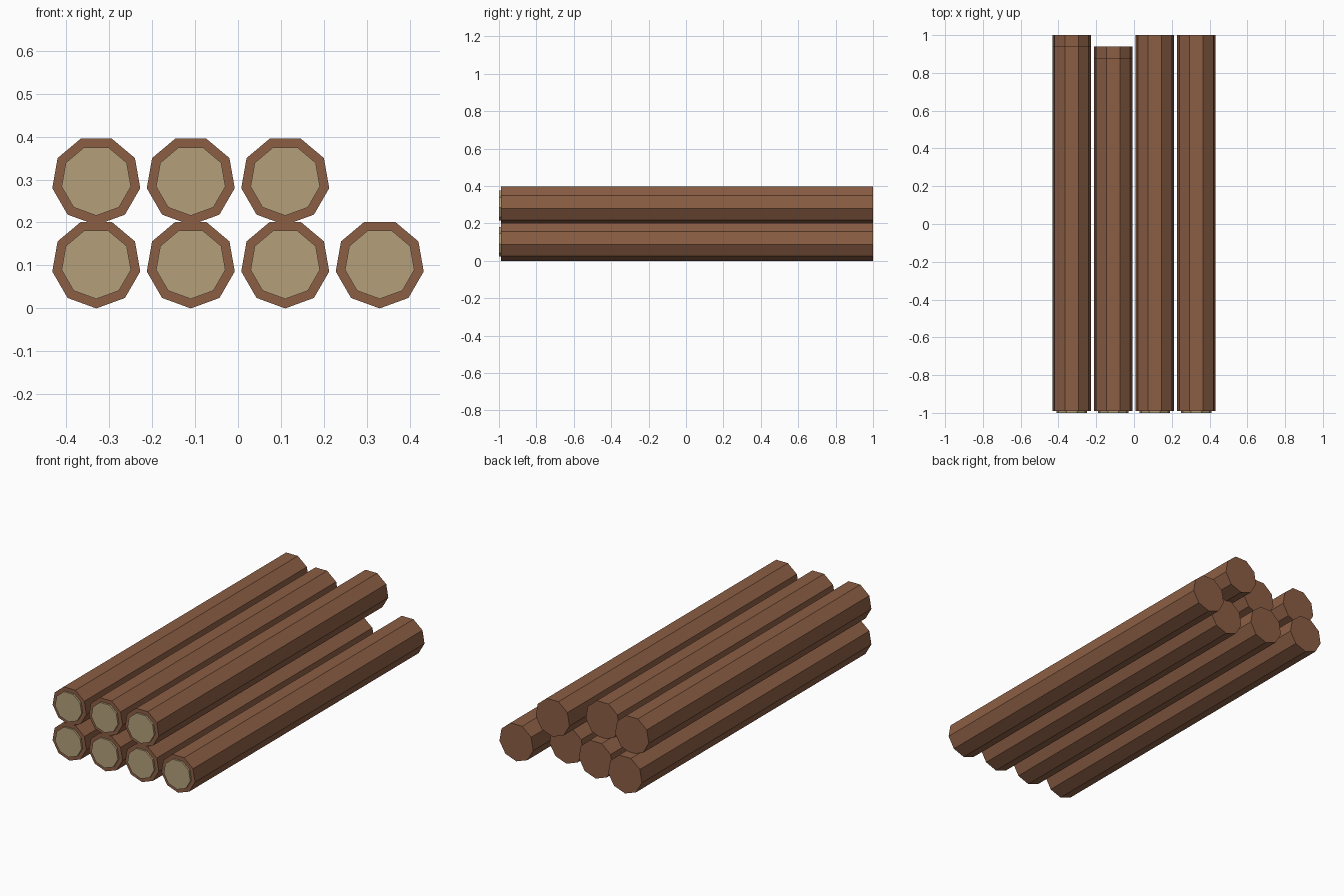
import bpy
import bmesh
from math import sin, cos, tau

SIDES = 9
LOG_RADIUS = 0.104
CAP_RADIUS = 0.082
FRONT = -0.99

if "Cube" in bpy.data.objects:
    bpy.data.objects.remove(bpy.data.objects["Cube"])


def make_material(name, colour):
    mat = bpy.data.materials.new(name)
    mat.use_nodes = True
    mat.diffuse_color = colour
    mat.node_tree.nodes["Principled BSDF"].inputs["Base Color"].default_value = colour
    return mat


def prism(name, x, z, radius, y0, y1, mat):
    """Nine-sided prism along y with one corner pointing straight down."""
    bm = bmesh.new()
    ring = []
    for i in range(SIDES):
        a = tau * i / SIDES
        ring.append(bm.verts.new((radius * sin(a), y0, -radius * cos(a))))
    face = bm.faces.new(ring)
    extruded = bmesh.ops.extrude_face_region(bm, geom=[face], use_keep_orig=True)
    moved = [v for v in extruded["geom"] if isinstance(v, bmesh.types.BMVert)]
    bmesh.ops.translate(bm, verts=moved, vec=(0, y1 - y0, 0))
    bmesh.ops.recalc_face_normals(bm, faces=bm.faces)
    mesh = bpy.data.meshes.new(name)
    bm.to_mesh(mesh)
    bm.free()
    mesh.materials.append(mat)
    obj = bpy.data.objects.new(name, mesh)
    obj.location = (x, 0, z)
    bpy.context.collection.objects.link(obj)
    return obj


bark = make_material("bark brown", (0.26, 0.112, 0.058, 1))
cut_wood = make_material("cut wood tan", (0.456, 0.352, 0.195, 1))

# Each row: name, centre height, and the back end of each log from right to left
rows = [
    ("lower", LOG_RADIUS, (1.0, 0.94, 0.88, 1.0)),
    ("upper", LOG_RADIUS + 0.194, (0.94, 0.88, 1.0)),
]

for row, z, back_ends in rows:
    for i, back in enumerate(back_ends):
        x = -0.33 + 0.22 * i
        prism(f"{row}_log_{i + 1}", x, z, LOG_RADIUS, FRONT, back, bark)
        # Pale sawn end standing slightly proud of the log
        prism(f"{row}_cut_end_{i + 1}", x, z, CAP_RADIUS, -1.0, FRONT, cut_wood)
